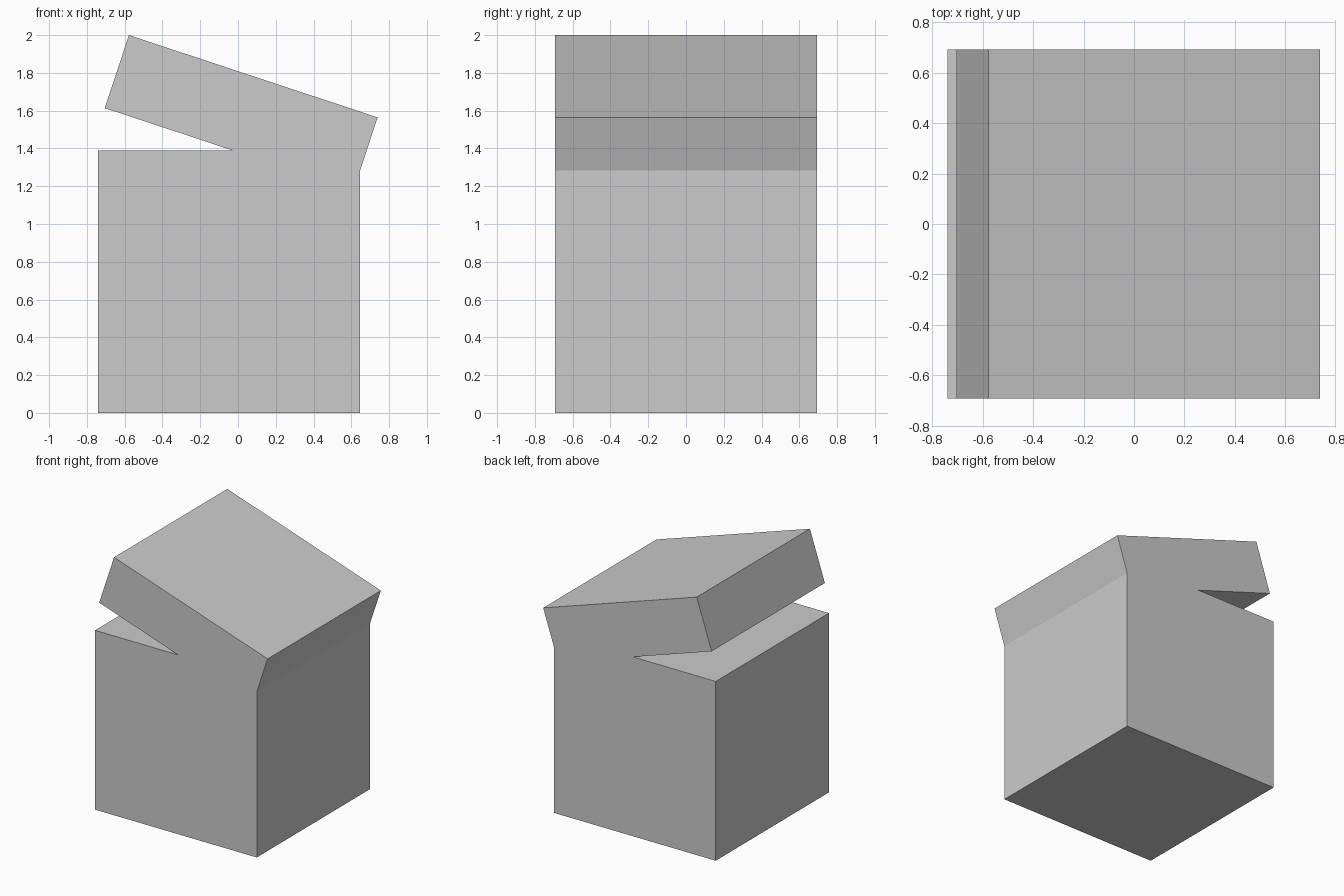
import bpy
from math import radians

if "Cube" in bpy.data.objects:
    bpy.data.objects.remove(bpy.data.objects["Cube"])

W = 1.387  # shared width of the box and its lid


def block(name, size, location, tilt=0.0):
    bpy.ops.mesh.primitive_cube_add(size=1, location=location)
    ob = bpy.context.object
    ob.name = name
    ob.scale = size
    bpy.ops.object.transform_apply(location=False, rotation=False, scale=True)
    ob.rotation_euler.y = radians(tilt)
    return ob


# Cubic body standing on the ground
block("box_body", (W, W, 1.39), (-0.047, 0, 0.695))

# Thick lid tilted open, sunk into the body on the right side
block("tilted_lid", (W, W, 0.407), (0.017, 0, 1.589), tilt=18.3)
